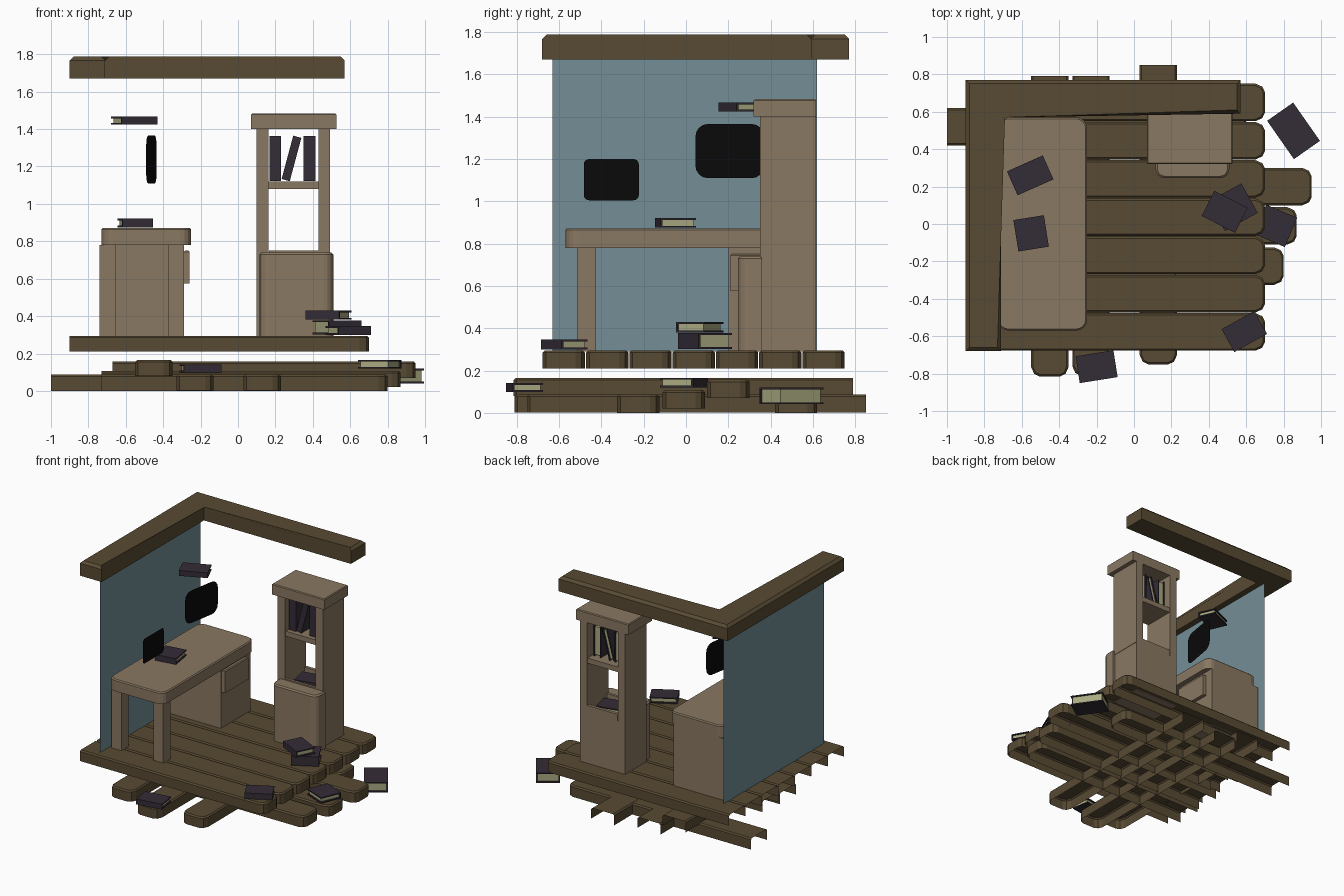
import bpy, bmesh
from math import radians, sin, cos, pi

cube = bpy.data.objects.get("Cube")
if cube:
    bpy.data.objects.remove(cube, do_unlink=True)


def material(name, rgb):
    m = bpy.data.materials.new(name)
    m.use_nodes = True
    m.diffuse_color = (*rgb, 1)
    m.node_tree.nodes["Principled BSDF"].inputs["Base Color"].default_value = (*rgb, 1)
    return m


FLOOR = material("dark wood", (0.098, 0.069, 0.033))
WOOD = material("pale wood", (0.255, 0.188, 0.122))
WALL = material("blue wall", (0.178, 0.275, 0.305))
COVER = material("purple cover", (0.034, 0.025, 0.037))
PAGES = material("cream pages", (0.40, 0.40, 0.22))
BLACK = material("black panel", (0.003, 0.003, 0.003))


def finish(name, bm, *mats):
    mesh = bpy.data.meshes.new(name)
    bm.to_mesh(mesh)
    bm.free()
    for m in mats:
        mesh.materials.append(m)
    ob = bpy.data.objects.new(name, mesh)
    bpy.context.collection.objects.link(ob)
    return ob


def prism(name, pts, z0, z1, mat, bevel=0.0, shell=False):
    """Upright prism from a counter-clockwise plan; a shell has no bottom or last side."""
    bm = bmesh.new()
    low = [bm.verts.new((x, y, z0)) for x, y in pts]
    top = [bm.verts.new((x, y, z1)) for x, y in pts]
    n = len(pts)
    lid = bm.faces.new(top)
    for i in range(n - 1 if shell else n):
        j = (i + 1) % n
        bm.faces.new((low[i], low[j], top[j], top[i]))
    if not shell:
        bm.faces.new(low[::-1])
    if bevel:
        rim = [e for e in lid.edges if len(e.link_faces) == 2]
        bmesh.ops.bevel(bm, geom=rim, offset=bevel, segments=1, affect='EDGES')
    return finish(name, bm, mat)


def rounded_plan(x0, x1, y0, y1, r=0.0, front_only=False):
    """Rectangle plan with rounded corners."""
    pts = []
    corners = ((x0, y0, 1, 1, 180), (x1, y0, -1, 1, 270),
               (x1, y1, -1, -1, 0), (x0, y1, 1, -1, 90))
    for k, (x, y, sx, sy, a0) in enumerate(corners):
        if r == 0 or (front_only and k > 1):
            pts.append((x, y))
            continue
        for s in range(5):
            a = radians(a0 + s * 22.5)
            pts.append((x + sx * r + r * cos(a), y + sy * r + r * sin(a)))
    return pts


def box(name, x, y, z, mat=WOOD, r=0.0, bevel=0.0, front_only=False):
    return prism(name, rounded_plan(*x, *y, r, front_only), *z, mat, bevel)


def plank(name, start, end, mid, z0, z1, along_y=False):
    """Hollow plank, rounded at its end; the far end is open."""
    h = 0.1
    side = [(end - 0.05, h), (end - 0.014, h - 0.016), (end, h - 0.045)]
    plan = [(start, -h)] + [(u, -v) for u, v in side] + side[::-1] + [(start, h)]
    if along_y:
        plan = [(mid + v, -u) for u, v in plan]
    else:
        plan = [(u, mid + v) for u, v in plan]
    return prism(name, plan, z0, z1, FLOOR, 0.01, True)


# Floor planks
for i in range(7):
    plank(f"floor_plank_{i + 1}", -0.9, 0.7, 0.65 - i * 0.2045, 0.21, 0.295)

# Loose planks below, along x and along y
for i, (x0, x1, y, z) in enumerate(((-0.67, 0.95, 0.2, 0.07), (-0.73, 0.87, -0.01, 0.02),
                                   (-0.73, 0.8, -0.225, 0.0), (-1.0, 0.6, 0.52, 0.0))):
    plank(f"cross_plank_{i + 1}", x0, x1, y, z, z + 0.087)
for i, (back, front, x, z) in enumerate(((0.79, 0.815, -0.45, 0.08), (0.79, 0.81, -0.23, 0.003),
                                        (0.85, 0.75, 0.13, 0.003))):
    plank(f"under_plank_{i + 1}", -back, front, x, z, z + 0.085, True)

# Wall sheet
bm = bmesh.new()
bm.faces.new([bm.verts.new((-0.76, y, z)) for y, z in
              ((-0.63, 0.29), (0.62, 0.29), (0.62, 1.68), (-0.63, 1.68))])
finish("wall", bm, WALL)

# Corner beam
prism("top_beam", [(-0.9, -0.68), (-0.71, -0.68), (-0.71, 0.59),
                   (0.57, 0.59), (0.57, 0.77), (-0.9, 0.77)], 1.67, 1.787, FLOOR, 0.02)


# Thin black wall panels
def panel(name, x, y, z, w, h, r, turn):
    bm = bmesh.new()
    bm.faces.new([bm.verts.new((0, u, v))
                  for u, v in rounded_plan(-w / 2, w / 2, -h / 2, h / 2, r)])
    ob = finish(name, bm, BLACK)
    ob.location = (x, y, z)
    ob.rotation_euler.z = radians(turn)


panel("small_panel", -0.49, -0.353, 1.102, 0.26, 0.195, 0.025, 0)
panel("large_panel", -0.463, 0.207, 1.237, 0.33, 0.256, 0.06, -9.8)

# Desk
box("desk_top", (-0.73, -0.25), (-0.57, 0.57), (0.78, 0.872), r=0.06, bevel=0.008)
box("desk_pedestal", (-0.74, -0.29), (0.2, 0.57), (0.29, 0.78))
for side, x in (("left", -0.375), ("right", -0.74)):
    box(f"desk_leg_{side}", (x, x + 0.085), (-0.515, -0.425), (0.29, 0.78))
box("desk_drawer", (-0.29, -0.26), (0.21, 0.5), (0.575, 0.75), bevel=0.006)

# Bookcase
box("bookcase_base", (0.1, 0.49), (0.35, 0.615), (0.29, 0.7))
box("bookcase_back_rail", (0.165, 0.43), (0.59, 0.615), (0.7, 0.75))
box("bookcase_front_rail", (0.165, 0.43), (0.35, 0.37), (0.7, 0.75))
for side, x in (("left", 0.43), ("right", 0.1)):
    box(f"bookcase_side_{side}", (x, x + 0.063), (0.35, 0.615), (0.7, 1.4))
box("bookcase_shelf", (0.16, 0.435), (0.36, 0.61), (1.08, 1.12))
box("bookcase_cap", (0.07, 0.527), (0.32, 0.615), (1.4, 1.483), bevel=0.006)
box("bookcase_door", (0.115, 0.51), (0.245, 0.36), (0.29, 0.74),
    r=0.05, bevel=0.01, front_only=True)


# Books: two covers and a spine around a page block, spine towards local -y
def book(name, loc, size, rot):
    bm = bmesh.new()
    l, d, t = (s / 2 for s in size)
    c = 0.009

    def block(x, y, z, index):
        old = set(bm.faces)
        made = bmesh.ops.create_cube(bm, size=1)["verts"]
        for v in made:
            v.co = [(lo + hi) / 2 + p * (hi - lo) for p, (lo, hi) in zip(v.co, (x, y, z))]
        for f in set(bm.faces) - old:
            f.material_index = index

    block((-l, l), (-d, d), (t - c, t), 0)
    block((-l, l), (-d, d), (-t, c - t), 0)
    block((-l, l), (-d, c - d), (c - t, t - c), 0)
    block((0.01 - l, l - 0.01), (c - d, d - 0.01), (c - t, t - c), 1)
    ob = finish(name, bm, COVER, PAGES)
    ob.location = loc
    ob.rotation_euler = [radians(a) for a in rot]


flat_books = {
    "floating_book": ((-0.555, 0.26, 1.445), (0.21, 0.14, 0.042), 24),
    "desk_book": ((-0.55, -0.05, 0.898), (0.165, 0.17, 0.046), 9),
    "corner_book": ((0.59, -0.575, 0.323), (0.2, 0.14, 0.046), 29),
    "stack_book_low": ((0.53, 0.09, 0.34), (0.2, 0.18, 0.075), 29),
    "stack_book_high": ((0.485, 0.065, 0.405), (0.2, 0.15, 0.048), -27),
    "plank_book": ((0.757, -0.01, 0.143), (0.18, 0.17, 0.046), 157),
    "fallen_book": ((0.853, 0.498, 0.08), (0.25, 0.17, 0.078), -55),
    "front_book": ((-0.2, -0.763, 0.12), (0.205, 0.145, 0.042), 9),
    "bookcase_low_book": ((0.3, 0.48, 0.722), (0.2, 0.15, 0.044), 12),
}
for name, (loc, size, turn) in flat_books.items():
    book(name, loc, size, (0, 0, turn))
for i, (x, t, lean) in enumerate(((0.2, 0.062, 0), (0.286, 0.045, 15), (0.382, 0.065, 0))):
    book(f"shelf_book_{i + 1}", (x, 0.475, 1.243), (0.24, 0.17, t), (0, lean - 90, 0))
